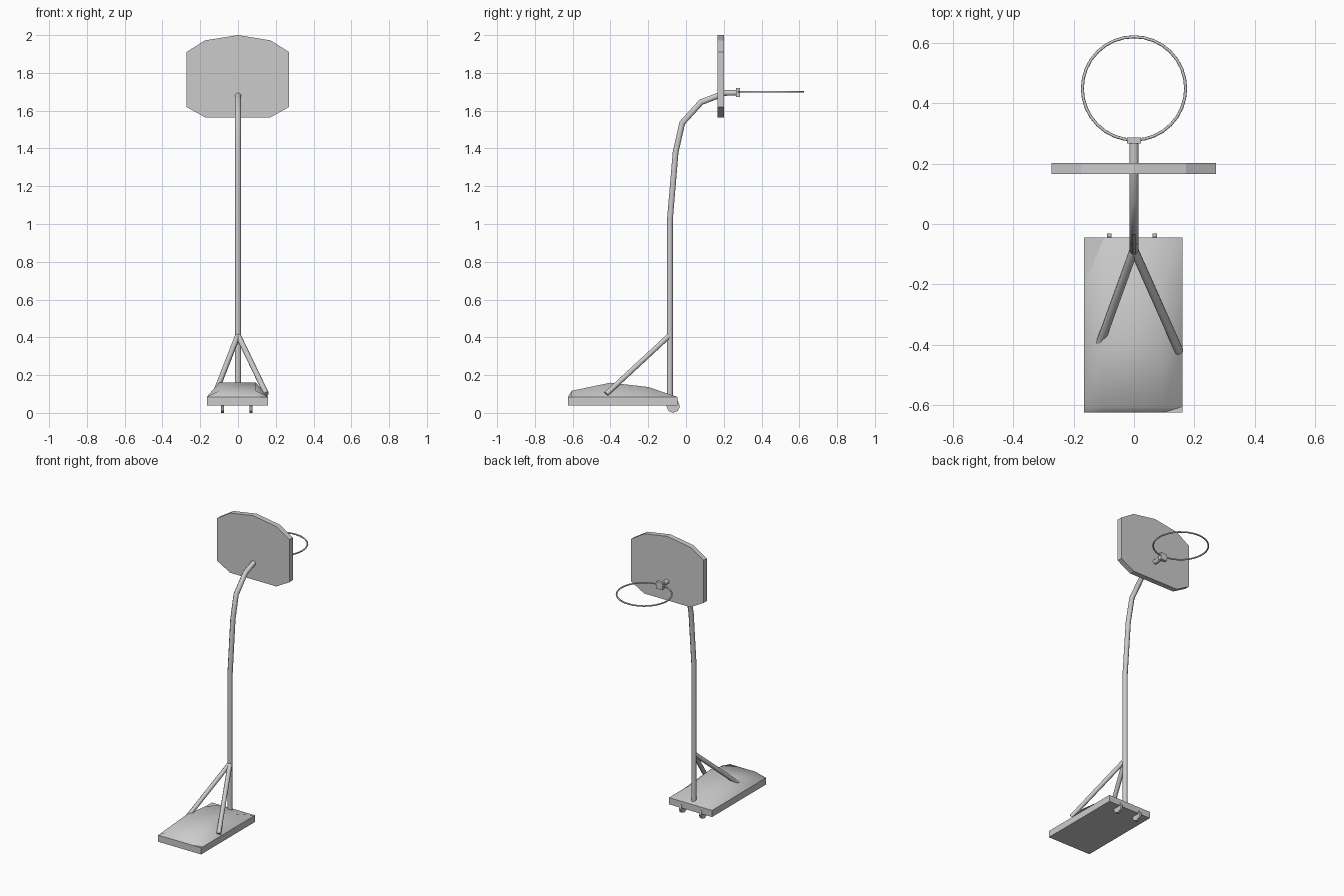
import bpy, bmesh, math
from mathutils import Vector

if "Cube" in bpy.data.objects:
    bpy.data.objects.remove(bpy.data.objects["Cube"])


def mesh_object(name, verts, faces):
    me = bpy.data.meshes.new(name)
    me.from_pydata(verts, [], faces)
    bm = bmesh.new()
    bm.from_mesh(me)
    bmesh.ops.recalc_face_normals(bm, faces=bm.faces)
    bm.to_mesh(me)
    bm.free()
    ob = bpy.data.objects.new(name, me)
    bpy.context.collection.objects.link(ob)
    return ob


def smooth(ob, angle=40):
    bpy.ops.object.select_all(action='DESELECT')
    ob.select_set(True)
    bpy.context.view_layer.objects.active = ob
    bpy.ops.object.shade_smooth_by_angle(angle=math.radians(angle))


def box(name, lo, hi):
    lo, hi = Vector(lo), Vector(hi)
    bpy.ops.mesh.primitive_cube_add(size=1, location=(lo + hi) / 2)
    ob = bpy.context.object
    ob.name = name
    ob.scale = hi - lo
    return ob


def tube(name, points, radius, sides=8):
    """Capped tube along a path, with mitred bends."""
    pts = [Vector(p) for p in points]
    n = len(pts)
    verts, faces = [], []
    for i, p in enumerate(pts):
        d_in = (p - pts[i - 1]).normalized() if i else (pts[1] - p).normalized()
        d_out = (pts[i + 1] - p).normalized() if i < n - 1 else d_in
        t = (d_in + d_out).normalized()
        side = Vector((1, 0, 0))
        side = (side - t * side.dot(t)).normalized()
        up = t.cross(side) / max(t.dot(d_in), 0.5)
        for k in range(sides):
            a = 2 * math.pi * (k + 0.5) / sides
            verts.append(p + radius * (math.cos(a) * side + math.sin(a) * up))
    for i in range(n - 1):
        for k in range(sides):
            j = (k + 1) % sides
            faces.append((i * sides + k, i * sides + j,
                          (i + 1) * sides + j, (i + 1) * sides + k))
    faces.append(tuple(range(sides)))
    faces.append(tuple(range((n - 1) * sides, n * sides)))
    ob = mesh_object(name, verts, faces)
    smooth(ob, 50)
    return ob


# Base slab
box("base_slab", (-0.165, -0.625, 0.04), (0.16, -0.045, 0.085))

# Raised ballast cover on the slab
rows = [(-0.625, 0.085), (-0.605, 0.117), (-0.40, 0.16), (-0.20, 0.137), (-0.047, 0.085)]
cols = [(-0.165, 0), (-0.1, 1), (0.095, 1), (0.16, 0)]
verts = [(x, y, 0.085 + (z - 0.085) * h) for y, z in rows for x, h in cols]
nc = len(cols)
faces = [(r * nc + c, r * nc + c + 1, (r + 1) * nc + c + 1, (r + 1) * nc + c)
         for r in range(len(rows) - 1) for c in range(nc - 1)]
cover = mesh_object("base_cover", verts, faces)
smooth(cover, 180)

# Wheels under the pole end of the base
for side, x in (("left", -0.082), ("right", 0.069)):
    bpy.ops.mesh.primitive_cylinder_add(vertices=8, radius=0.036, depth=0.015,
                                        location=(x, -0.068, 0.036),
                                        rotation=(0, math.pi / 2, 0))
    bpy.context.object.name = side + "_wheel"

# Bent pole and its arm through the board
tube("pole", [(0, -0.085, 0.07), (0, -0.085, 1.025), (0, -0.055, 1.38),
              (0, -0.02, 1.535), (0, 0.08, 1.645), (0, 0.185, 1.685)], 0.0165)
tube("rim_arm", [(0, 0.185, 1.693), (0, 0.27, 1.695)], 0.016)

# Diagonal braces
tube("left_brace", [(0, -0.085, 0.412), (-0.122, -0.422, 0.1)], 0.0145)
tube("right_brace", [(0, -0.085, 0.412), (0.15, -0.422, 0.1)], 0.0145)

# Backboard
outline = [(-0.273, 1.62), (-0.175, 1.565), (0.173, 1.565), (0.271, 1.62), (0.271, 1.91),
           (0.173, 1.972), (0, 2.0), (-0.175, 1.972), (-0.273, 1.91)]
n = len(outline)
verts = [(x, y, z) for y in (0.166, 0.202) for x, z in outline]
faces = [tuple(range(n)), tuple(range(n, 2 * n))]
faces += [(i, (i + 1) % n, n + (i + 1) % n, n + i) for i in range(n)]
mesh_object("backboard", verts, faces)

# Rim bracket and rim
box("rim_bracket", (-0.024, 0.266, 1.672), (0.024, 0.286, 1.72))
bpy.ops.mesh.primitive_torus_add(major_segments=32, minor_segments=8,
                                 major_radius=0.171, minor_radius=0.005,
                                 location=(0, 0.449, 1.70))
bpy.context.object.name = "rim"
smooth(bpy.context.object, 60)
